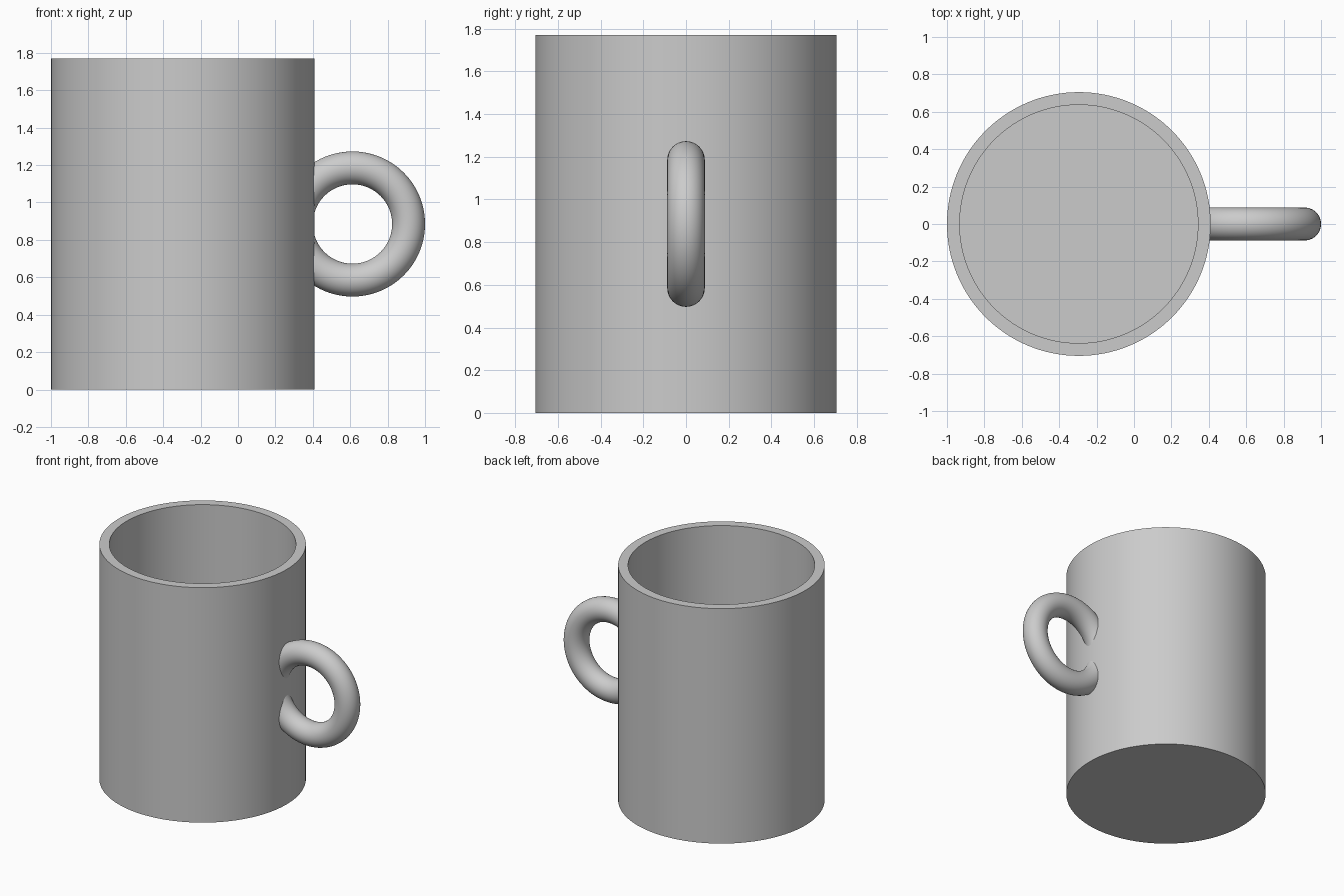
import bpy
import bmesh
import math

if "Cube" in bpy.data.objects:
    bpy.data.objects.remove(bpy.data.objects["Cube"])

HEIGHT = 1.77
RADIUS = 0.705
WALL = 0.068
CUP_X = RADIUS - 1
SEGMENTS = 128

grey = bpy.data.materials.new("plain grey")
grey.use_nodes = True
colour = (0.6, 0.6, 0.6, 1)
grey.diffuse_color = colour
grey.node_tree.nodes["Principled BSDF"].inputs["Base Color"].default_value = colour


def select_only(obj):
    bpy.ops.object.select_all(action="DESELECT")
    obj.select_set(True)
    bpy.context.view_layer.objects.active = obj


def finish(obj):
    obj.data.materials.clear()
    obj.data.materials.append(grey)
    select_only(obj)
    bpy.ops.object.shade_smooth_by_angle(angle=math.radians(30))


def lathe(name, profile):
    """Turn a radius/height profile around the cup axis."""
    mesh = bpy.data.meshes.new(name)
    bm = bmesh.new()
    verts = [bm.verts.new((r, 0, z)) for r, z in profile]
    edges = [bm.edges.new(pair) for pair in zip(verts, verts[1:])]
    bmesh.ops.spin(bm, geom=verts + edges, cent=(0, 0, 0), axis=(0, 0, 1),
                   angle=math.tau, steps=SEGMENTS)
    bmesh.ops.remove_doubles(bm, verts=bm.verts, dist=0.0001)
    bmesh.ops.recalc_face_normals(bm, faces=bm.faces)
    bm.to_mesh(mesh)
    bm.free()
    obj = bpy.data.objects.new(name, mesh)
    obj.location.x = CUP_X
    bpy.context.collection.objects.link(obj)
    return obj


# Hollow cup with a flat floor
inner = RADIUS - WALL
cup = lathe("cup_body", [(0, 0), (RADIUS, 0), (RADIUS, HEIGHT),
                         (inner, HEIGHT), (inner, WALL), (0, WALL)])
finish(cup)

# Ring handle at mid height
bpy.ops.mesh.primitive_torus_add(
    major_radius=0.3, minor_radius=0.088, major_segments=96, minor_segments=48,
    location=(0.612, 0, HEIGHT / 2), rotation=(math.pi / 2, 0, 0))
handle = bpy.context.object
handle.name = "handle"

# Trim the ring inside the wall so that none of it enters the cup
trim = RADIUS - WALL / 2
cutter = lathe("handle_cutter", [(0, -0.1), (trim, -0.1),
                                 (trim, HEIGHT + 0.1), (0, HEIGHT + 0.1)])
cutter.hide_render = True
cut = handle.modifiers.new("trim", "BOOLEAN")
cut.operation = "DIFFERENCE"
cut.solver = "EXACT"
cut.object = cutter
select_only(handle)
bpy.ops.object.modifier_apply(modifier=cut.name)
bpy.data.objects.remove(cutter)
finish(handle)
